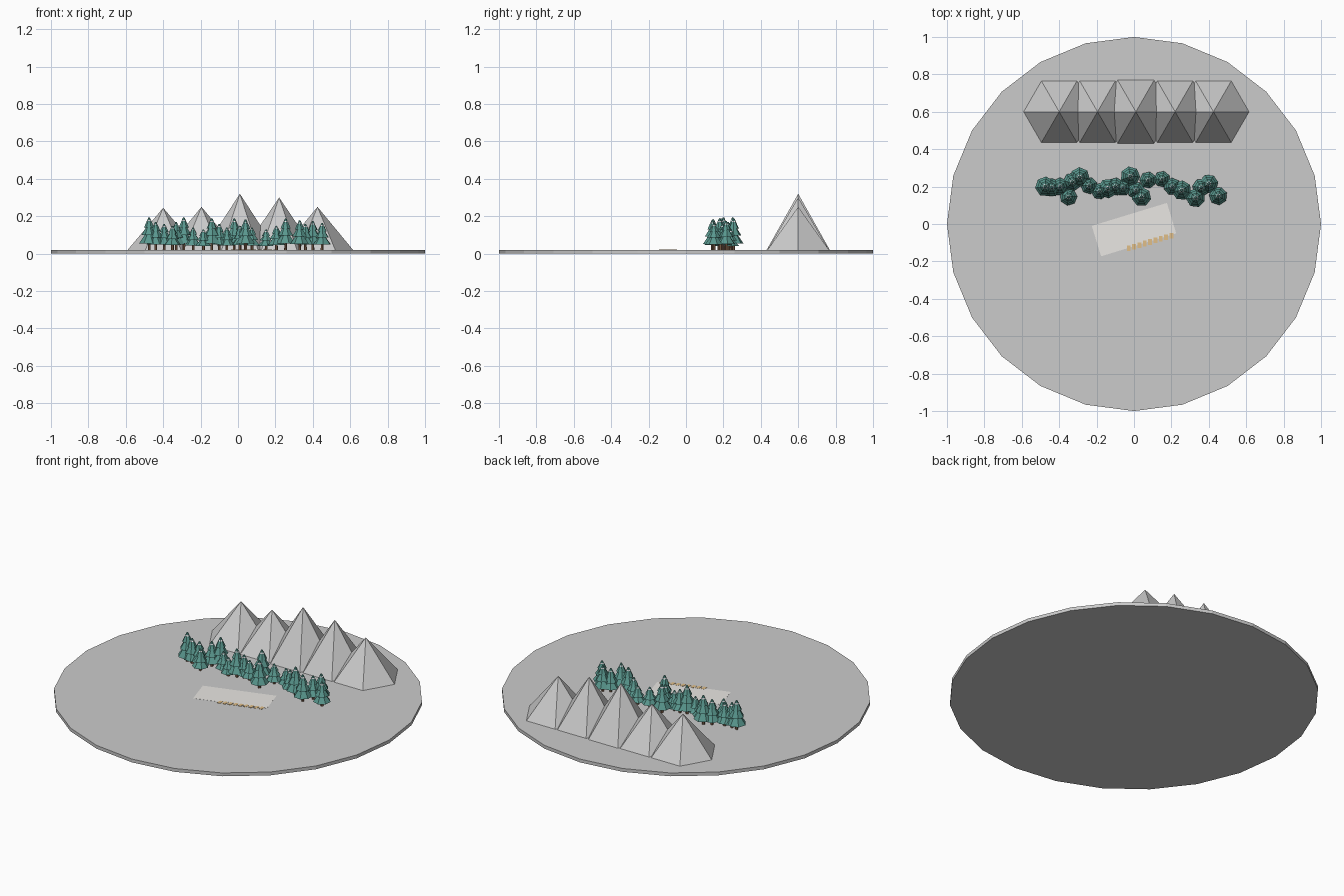
import bpy, bmesh, math, random
from mathutils import Matrix, Vector

if "Cube" in bpy.data.objects:
    bpy.data.objects.remove(bpy.data.objects["Cube"])

random.seed(4)
GROUND = 0.02


def material(name, color):
    m = bpy.data.materials.new(name)
    m.diffuse_color = (*color, 1)
    m.use_nodes = True
    m.node_tree.nodes["Principled BSDF"].inputs["Base Color"].default_value = m.diffuse_color
    return m


def finish(bm, name, mat=None):
    bmesh.ops.recalc_face_normals(bm, faces=bm.faces)
    me = bpy.data.meshes.new(name)
    bm.to_mesh(me)
    bm.free()
    ob = bpy.data.objects.new(name, me)
    if mat:
        me.materials.append(mat)
    bpy.context.collection.objects.link(ob)
    return ob


def frustum(bm, x, y, z0, z1, r0, r1, sides, turn=0.0):
    """Closed cone or prism with its first corner at angle turn."""
    def ring(r, z):
        return [bm.verts.new((x + r * math.cos(turn + math.tau * i / sides),
                              y + r * math.sin(turn + math.tau * i / sides), z))
                for i in range(sides)]
    low = ring(r0, z0)
    bm.faces.new(low[::-1])
    if r1 > 0:
        high = ring(r1, z1)
        bm.faces.new(high)
    else:
        high = [bm.verts.new((x, y, z1))] * sides
    for i in range(sides):
        j = (i + 1) % sides
        quad = [low[i], low[j], high[j], high[i]]
        bm.faces.new(quad if r1 > 0 else quad[:3])


def box(bm, center, size, turn):
    mat = (Matrix.Translation(center) @ Matrix.Rotation(turn, 4, 'Z')
           @ Matrix.Diagonal((*size, 1)))
    bmesh.ops.create_cube(bm, size=1, matrix=mat)


green = material("pine_green", (0.10, 0.31, 0.27))
brown = material("bark_brown", (0.22, 0.12, 0.07))
snow = material("snow", (0.85, 0.87, 0.90))
ice = material("pale_patch", (0.82, 0.80, 0.77))
wood = material("plank_wood", (0.75, 0.52, 0.25))

# Round base plate
bm = bmesh.new()
frustum(bm, 0, 0, 0, GROUND, 1, 1, 24)
finish(bm, "base_plate")

# Row of six-sided mountains
for i, (x, top, r) in enumerate([(-0.40, 0.245, 0.19), (-0.195, 0.25, 0.19), (0.01, 0.32, 0.195),
                                 (0.22, 0.30, 0.19), (0.425, 0.25, 0.19)]):
    bm = bmesh.new()
    frustum(bm, x, 0.6, GROUND, top, r, 0, 6)
    finish(bm, f"mountain_{i + 1}")

# Pine trees: x, y, top height
trees = [(-0.475, 0.20, 0.195), (-0.44, 0.195, 0.17), (-0.395, 0.20, 0.16),
         (-0.35, 0.145, 0.15), (-0.33, 0.225, 0.17), (-0.29, 0.25, 0.195),
         (-0.24, 0.205, 0.14), (-0.185, 0.175, 0.13), (-0.14, 0.19, 0.19),
         (-0.10, 0.20, 0.16), (-0.06, 0.195, 0.14), (-0.02, 0.255, 0.19),
         (0.01, 0.18, 0.15), (0.04, 0.145, 0.185), (0.075, 0.235, 0.14),
         (0.15, 0.24, 0.13), (0.205, 0.20, 0.15), (0.255, 0.18, 0.19),
         (0.33, 0.14, 0.18), (0.36, 0.195, 0.16), (0.40, 0.215, 0.175),
         (0.45, 0.15, 0.165)]
trunks, foliage, tips = bmesh.new(), bmesh.new(), bmesh.new()
for x, y, top in trees:
    h = top - GROUND
    r = 0.026 + 0.16 * h
    turn = random.uniform(0, math.tau)
    frustum(trunks, x, y, GROUND, GROUND + 0.35 * h, 0.008, 0.007, 6, turn)
    # Three stacked tiers of branches
    for lo, hi, k in [(0.20, 0.62, 1.0), (0.45, 0.82, 0.78), (0.68, 0.99, 0.52)]:
        frustum(foliage, x, y, GROUND + lo * h, GROUND + hi * h, r * k, r * 0.08, 7, turn)
    # Snow on the tip
    frustum(tips, x, y, GROUND + 0.88 * h, top, r * 0.26, 0, 7, turn)
finish(trunks, "tree_trunks", brown)
finish(foliage, "tree_foliage", green)
finish(tips, "tree_snow_tips", snow)

# Flat pale patch, almost flush with the plate
angle = math.radians(17)
bm = bmesh.new()
box(bm, (0, -0.03, GROUND - 0.0045), (0.42, 0.17, 0.01), angle)
finish(bm, "ground_patch", ice)

# Row of short planks along the patch
bm = bmesh.new()
start, end = Vector((-0.028, -0.13)), Vector((0.20, -0.062))
for i in range(9):
    p = start.lerp(end, i / 8)
    box(bm, (p.x, p.y, GROUND - 0.004), (0.02, 0.03, 0.011), 0.0)
finish(bm, "planks", wood)
